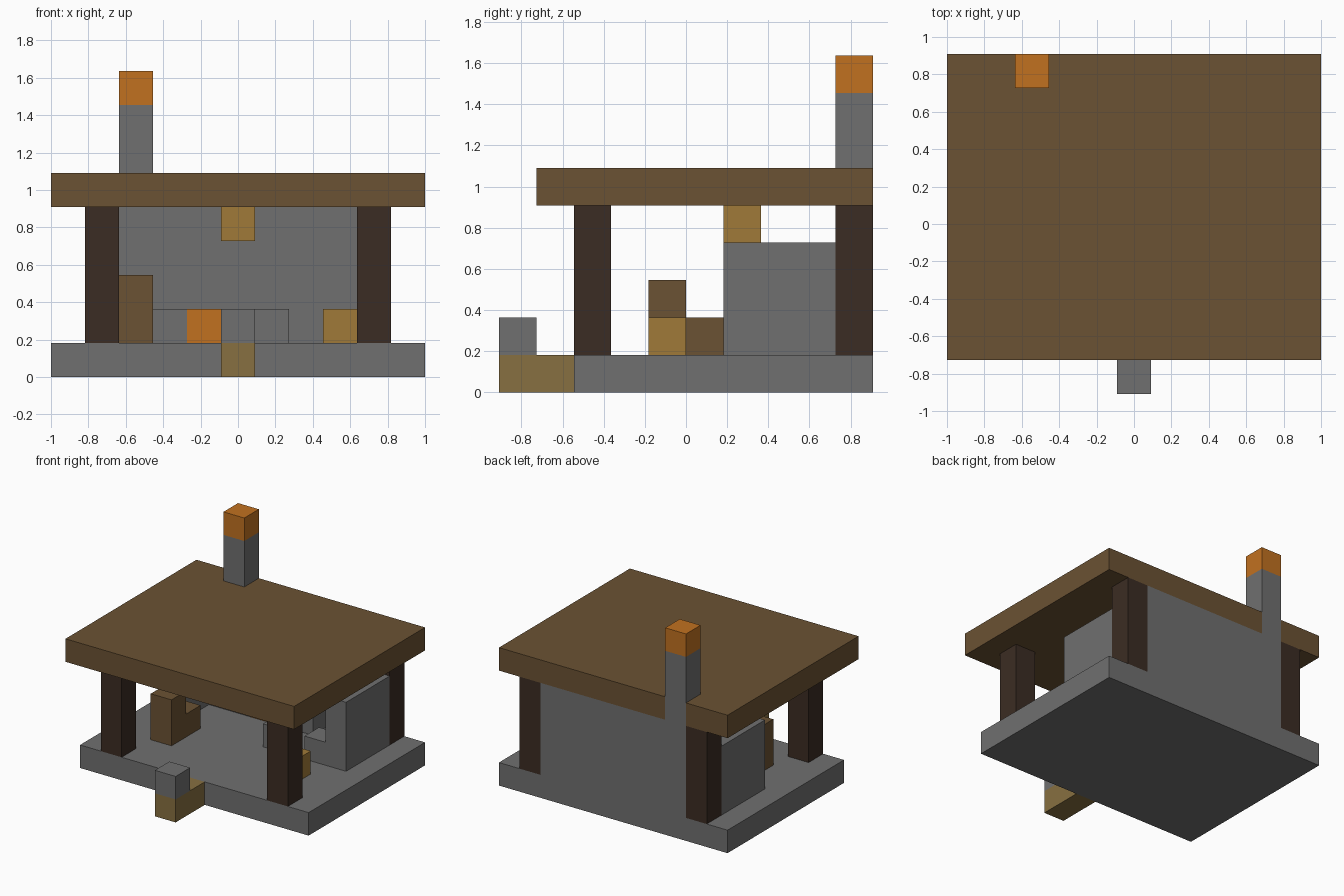
import bpy
import bmesh

U = 2 / 11  # edge of one building block

cube = bpy.data.objects.get("Cube")
if cube:
    bpy.data.objects.remove(cube, do_unlink=True)


def to_linear(c):
    c /= 255
    return c / 12.92 if c <= 0.04045 else ((c + 0.055) / 1.055) ** 2.4


def material(name, *rgb):
    m = bpy.data.materials.new(name)
    m.use_nodes = True
    colour = [to_linear(c) for c in rgb] + [1]
    m.diffuse_color = colour
    m.node_tree.nodes["Principled BSDF"].inputs["Base Color"].default_value = colour
    return m


stone = material("grey stone", 112, 112, 112)
plank = material("brown planks", 107, 82, 51)
timber = material("dark timber", 59, 44, 35)
fire = material("orange fire", 193, 113, 32)
ochre = material("ochre wood", 160, 122, 56)
path = material("tan path", 135, 112, 65)


def prism(name, mat, outline, low, high):
    """Extrude an outline, in block units from the front right corner, between two levels."""
    bm = bmesh.new()
    verts = [bm.verts.new(((x - 5.5) * U, (y - 5) * U, low * U)) for x, y in outline]
    base = bm.faces.new(verts)
    ext = bmesh.ops.extrude_face_region(bm, geom=[base])
    tops = [g for g in ext["geom"] if isinstance(g, bmesh.types.BMVert)]
    bmesh.ops.translate(bm, verts=tops, vec=(0, 0, (high - low) * U))
    bmesh.ops.recalc_face_normals(bm, faces=bm.faces)
    mesh = bpy.data.meshes.new(name)
    bm.to_mesh(mesh)
    bm.free()
    mesh.materials.append(mat)
    obj = bpy.data.objects.new(name, mesh)
    bpy.context.collection.objects.link(obj)
    return obj


def block(name, mat, x, y, z, w=1, d=1, h=1):
    """Box at a block position with its size in blocks."""
    return prism(name, mat, [(x, y), (x + w, y), (x + w, y + d), (x, y + d)], z, z + h)


# Floor and entrance
block("floor", stone, 0, 2, 0, w=11, d=8)
block("entrance_path", path, 5, 0, 0, d=2)
block("entrance_stone", stone, 5, 0, 1)

# Posts and low side walls on both sides
for side, x in (("right", 1), ("left", 9)):
    block("front_post_" + side, timber, x, 2, 1, h=4)
    block("back_post_" + side, timber, x, 9, 1, h=4)
    block("side_wall_" + side, stone, x, 6, 1, d=3, h=3)
block("back_wall", stone, 2, 9, 1, w=7, h=4)

# Roof with a notch in the back edge for the chimney
prism("roof", plank, [(0, 1), (11, 1), (11, 10), (3, 10),
                      (3, 9), (2, 9), (2, 10), (0, 10)], 5, 6)
block("chimney", stone, 2, 9, 5, h=3)
block("chimney_fire", fire, 2, 9, 8)

# Hearth along the back wall
block("hearth_right", stone, 2, 8, 1, w=2)
block("hearth_fire", fire, 4, 8, 1)
block("hearth_left", stone, 5, 8, 1, w=2)

# Low stones in front of the hearth
block("low_stone_inner", stone, 6, 6, 1)
block("low_stone_outer", stone, 8, 6, 1)

# Furniture
block("chair_back", plank, 2, 4, 1, h=2)
block("chair_seat", plank, 2, 5, 1)
block("stool", ochre, 8, 4, 1)
block("hanging_lantern", ochre, 5, 6, 4)
